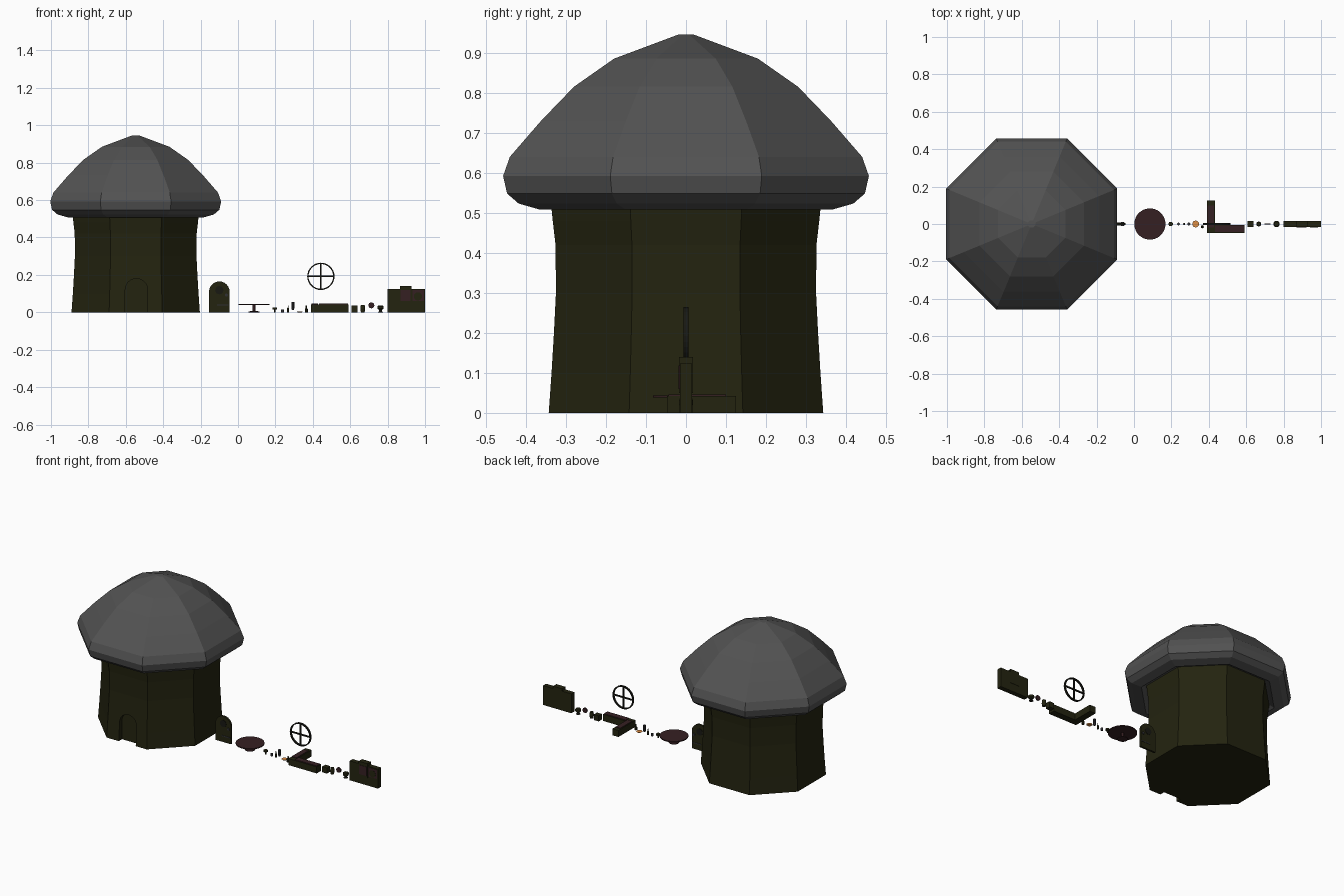
import bpy, bmesh, math
from mathutils import Vector, Matrix

if "Cube" in bpy.data.objects:
    bpy.data.objects.remove(bpy.data.objects["Cube"])


def material(name, rgb):
    m = bpy.data.materials.new(name)
    m.diffuse_color = (*rgb, 1)
    m.use_nodes = True
    m.node_tree.nodes["Principled BSDF"].inputs["Base Color"].default_value = m.diffuse_color
    return m


GREY = material("cap grey", (0.085, 0.085, 0.085))
ORANGE = material("orange", (0.72, 0.27, 0.06))
OLIVE = material("dark olive", (0.017, 0.017, 0.005))
MAROON = material("dark maroon", (0.036, 0.014, 0.016))
BLACK = material("near black", (0.009, 0.009, 0.006))
STEEL = material("dark steel", (0.03, 0.03, 0.034))


def finish(bm, name, mat):
    bmesh.ops.recalc_face_normals(bm, faces=bm.faces)
    me = bpy.data.meshes.new(name)
    bm.to_mesh(me)
    bm.free()
    me.materials.append(mat)
    ob = bpy.data.objects.new(name, me)
    bpy.context.collection.objects.link(ob)
    return ob


def box(name, x, y, z, mat):
    """Box from (min, max) ranges."""
    bm = bmesh.new()
    bmesh.ops.create_cube(bm, size=1)
    for v in bm.verts:
        v.co = Vector([r[0] + (c + 0.5) * (r[1] - r[0]) for c, r in zip(v.co, (x, y, z))])
    return finish(bm, name, mat)


def lathe_bm(profile, sides, cx, cy=0.0):
    """Revolve (flat-to-centre distance, z) points; closes both ends."""
    bm = bmesh.new()
    k = 1 / math.cos(math.pi / sides)
    rings = []
    for r, z in profile:
        rings.append([bm.verts.new((cx + r * k * math.cos((i + .5) * math.tau / sides),
                                    cy + r * k * math.sin((i + .5) * math.tau / sides), z))
                      for i in range(sides)])
    for a, b in zip(rings, rings[1:]):
        for i in range(sides):
            j = (i + 1) % sides
            bm.faces.new((a[i], a[j], b[j], b[i]))
    bm.faces.new(rings[0][::-1])
    bm.faces.new(rings[-1])
    return bm


def lathe(name, profile, sides, cx, mat, cy=0.0):
    return finish(lathe_bm(profile, sides, cx, cy), name, mat)


def arch(name, cx, half, top, y, mat, bottom=0.0):
    """Round-topped slab extruded along y."""
    pts = [(cx - half, bottom), (cx + half, bottom)]
    pts += [(cx + half * math.cos(a), top - half + half * math.sin(a))
            for a in [math.pi * i / 12 for i in range(13)]]
    bm = bmesh.new()
    f = bm.faces.new([bm.verts.new((px, y[0], pz)) for px, pz in pts])
    out = bmesh.ops.extrude_face_region(bm, geom=[f])
    for v in out["geom"]:
        if isinstance(v, bmesh.types.BMVert):
            v.co.y = y[1]
    return finish(bm, name, mat)


def disc_y(name, cx, z, r, y, mat):
    """Round disc facing the front."""
    bm = bmesh.new()
    bmesh.ops.create_cone(bm, cap_ends=True, segments=16, radius1=r, radius2=r, depth=y[1] - y[0],
                          matrix=Matrix.Translation((cx, sum(y) / 2, z)) @ Matrix.Rotation(math.pi / 2, 4, 'X'))
    return finish(bm, name, mat)


# House stem with a recessed doorway
HX = -0.547
stem = lathe("house_stem", [(.343, 0), (.336, .1), (.33, .2), (.325, .3), (.326, .42),
                            (.333, .48), (.338, .53)], 8, HX, OLIVE)
cutter = arch("doorway_cutter", -0.543, 0.06, 0.18, (-0.45, -0.31), OLIVE, -0.02)
cutter.hide_render = True
mod = stem.modifiers.new("doorway", 'BOOLEAN')
mod.operation = 'DIFFERENCE'
mod.solver = 'EXACT'
mod.object = cutter
bpy.context.view_layer.objects.active = stem
bpy.ops.object.modifier_apply(modifier=mod.name)
bpy.data.objects.remove(cutter)

# Eight-sided cap, cut along the outline of the orange patch
cap = lathe_bm([(.30, .53), (.345, .52), (.365, .508), (.418, .523), (.447, .548), (.457, .592), (.44, .64),
                (.362, .73), (.28, .815), (.18, .885), (.02, .945)], 8, HX)
PATCH = [(-.155, .805), (-.07, .872), (.06, .90), (.11, .88), (.09, .79),
         (.05, .68), (.005, .618), (-.06, .65), (-.11, .73)]
planes = []
for (y0, z0), (y1, z1) in zip(PATCH, PATCH[1:] + PATCH[:1]):
    p, n = Vector((0, y0, z0)), Vector((0, z1 - z0, y0 - y1))
    planes.append((p, n))
    faces = [f for f in cap.faces if f.calc_center_median().x > HX + .1]
    geom = faces + list({e for f in faces for e in f.edges}) + list({v for f in faces for v in f.verts})
    bmesh.ops.bisect_plane(cap, geom=geom, plane_co=p, plane_no=n, dist=1e-5)
for f in cap.faces:
    c = f.calc_center_median()
    if c.x > HX + .05 and all((c - p).dot(n) < 0 for p, n in planes):
        f.material_index = 1
cap = finish(cap, "house_cap", GREY)
cap.data.materials.append(ORANGE)

# Loose door with handle, panel and straps
arch("door", -0.1, 0.055, 0.165, (-.006, .006), OLIVE)
disc_y("door_window", -0.1, 0.118, 0.022, (-.008, .008), BLACK)
disc_y("door_knob", -0.062, 0.092, 0.008, (-.012, .012), STEEL)
box("door_strap", (-.112, -.05), (-.008, .008), (.036, .042), STEEL)

# Pedestal table
lathe("table_foot", [(.03, 0), (.03, .004), (.008, .008), (.008, .04)], 16, .085, MAROON)
lathe("table_top", [(.083, .038), (.083, .044)], 32, .085, MAROON)

# Small tableware
lathe("cup", [(.004, 0), (.004, .014), (.012, .016), (.012, .026)], 12, .196, OLIVE)
lathe("mug", [(.007, 0), (.007, .016)], 12, .238, STEEL)
lathe("bottle", [(.006, 0), (.006, .02), (.002, .026), (.002, .037)], 10, .268, OLIVE)
lathe("jug", [(.005, .012), (.008, .02), (.008, .054)], 10, .293, STEEL)
lathe("plate", [(.012, 0), (.018, .005)], 16, .33, ORANGE)
lathe("spice_pot", [(.008, 0), (.008, .018), (.004, .02), (.004, .036)], 10, .365, OLIVE, -.015)

# Round window frame with crossing bars
bm = bmesh.new()
N, sect = 32, [(.066, -.006), (.073, -.006), (.073, .006), (.066, .006)]
rings = [[bm.verts.new((.443 + r * math.cos(i * math.tau / N), y, .192 + r * math.sin(i * math.tau / N)))
          for r, y in sect] for i in range(N)]
for i in range(N):
    a, b = rings[i], rings[(i + 1) % N]
    for j in range(4):
        k = (j + 1) % 4
        bm.faces.new((a[j], a[k], b[k], b[j]))
finish(bm, "window_frame", BLACK)
box("window_bar_upright", (.439, .447), (-.004, .004), (.124, .26), BLACK)
box("window_bar_level", (.375, .511), (-.004, .004), (.188, .196), BLACK)

# Corner bench with cushions
box("bench_front", (.39, .59), (-.048, -.005), (0, .042), OLIVE)
box("bench_side", (.39, .432), (-.005, .125), (0, .042), OLIVE)
box("bench_front_cushion", (.434, .587), (-.044, -.009), (.042, .046), MAROON)
box("bench_side_cushion", (.394, .428), (-.02, .1), (.042, .046), MAROON)

# Stools, barrel and pots
box("crate", (.606, .64), (-.016, .016), (0, .036), OLIVE)
lathe("barrel", [(.010, 0), (.013, .02), (.010, .04)], 12, .667, OLIVE)
disc_y("wall_plate", .713, .037, .016, (-.004, .004), MAROON)
lathe("stool_leg", [(.013, 0), (.007, .008), (.007, .02)], 12, .762, BLACK)
lathe("stool_seat", [(.012, .014), (.017, .02), (.017, .032), (.012, .036)], 12, .762, OLIVE)

# Kitchen unit with stove
box("kitchen_unit", (.8, 1.0), (-.015, .015), (0, .124), OLIVE)
box("kitchen_cabinet", (.865, .928), (-.017, .017), (.05, .14), OLIVE)
box("kitchen_shelf", (.87, .923), (-.019, -.016), (.06, .118), MAROON)
box("kitchen_panel", (.932, .995), (-.017, -.014), (.06, .118), MAROON)
disc_y("kitchen_dial", .962, .085, .022, (-.018, -.014), OLIVE)
